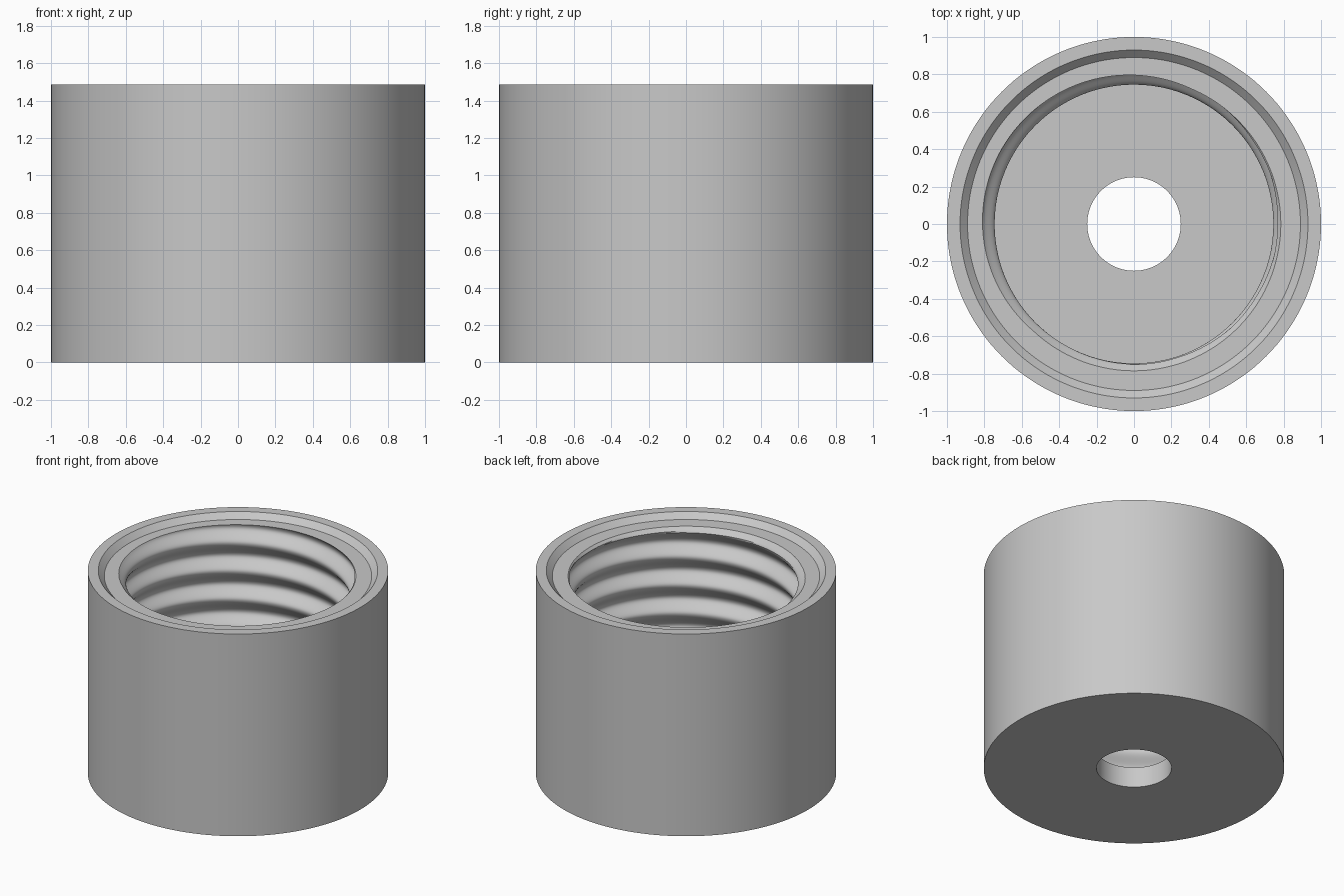
import bpy, bmesh, math

cube = bpy.data.objects.get("Cube")
if cube:
    bpy.data.objects.remove(cube, do_unlink=True)

SEGMENTS = 144
HEIGHT, FLOOR, CHAMFER = 1.485, 0.15, 0.04
LEDGE = HEIGHT - CHAMFER
BORE, DEPTH, PITCH = 0.745, 0.068, 0.207
ROOT_ANGLE = math.radians(160)   # where the groove root meets the ledge
UPPER_SHARE = 0.58               # part of the pitch taken by the upper flank
HOLE = 0.25
ROWS = 150


def thread_radius(angle, z):
    """Radius of the threaded bore, widened by the lead-in chamfer at the top."""
    phase = ((z - LEDGE) / PITCH - (angle - ROOT_ANGLE) / math.tau) % 1
    if phase < UPPER_SHARE:
        wave = phase / UPPER_SHARE
    else:
        wave = (1 - phase) / (1 - UPPER_SHARE)
    groove = BORE + DEPTH * (1 + math.cos(math.pi * wave)) / 2
    lead_in = BORE + z - (LEDGE - CHAMFER)
    return max(groove, lead_in)


def ring(bm, radius_at, z):
    verts = []
    for i in range(SEGMENTS):
        a = math.tau * i / SEGMENTS
        r = radius_at(a)
        verts.append(bm.verts.new((r * math.cos(a), r * math.sin(a), z)))
    return verts


bm = bmesh.new()

# Outside wall, rim and chamfer down to the ledge
outside = [(HOLE, 0), (1, 0), (1, HEIGHT), (0.93, HEIGHT), (0.89, LEDGE)]
rings = [ring(bm, lambda a, r=r: r, z) for r, z in outside]

# Threaded bore, from the ledge down to the floor
for k in range(ROWS + 1):
    z = LEDGE + (FLOOR - LEDGE) * k / ROWS
    rings.append(ring(bm, lambda a, z=z: thread_radius(a, z), z))

# Floor and the hole through it
rings.append(ring(bm, lambda a: HOLE, FLOOR))

for lower, upper in zip(rings, rings[1:] + rings[:1]):
    for i in range(SEGMENTS):
        j = (i + 1) % SEGMENTS
        bm.faces.new((lower[i], lower[j], upper[j], upper[i]))
bmesh.ops.recalc_face_normals(bm, faces=bm.faces)

mesh = bpy.data.meshes.new("threaded_cap")
bm.to_mesh(mesh)
bm.free()
cap = bpy.data.objects.new("threaded_cap", mesh)
bpy.context.collection.objects.link(cap)

# Plain grey material
grey = bpy.data.materials.new("light_grey")
grey.use_nodes = True
colour = (0.58, 0.58, 0.58, 1)
grey.diffuse_color = colour
grey.node_tree.nodes["Principled BSDF"].inputs["Base Color"].default_value = colour
mesh.materials.append(grey)

# Smooth walls with crisp rims
bpy.ops.object.select_all(action="DESELECT")
cap.select_set(True)
bpy.context.view_layer.objects.active = cap
bpy.ops.object.shade_smooth_by_angle(angle=math.radians(30))
